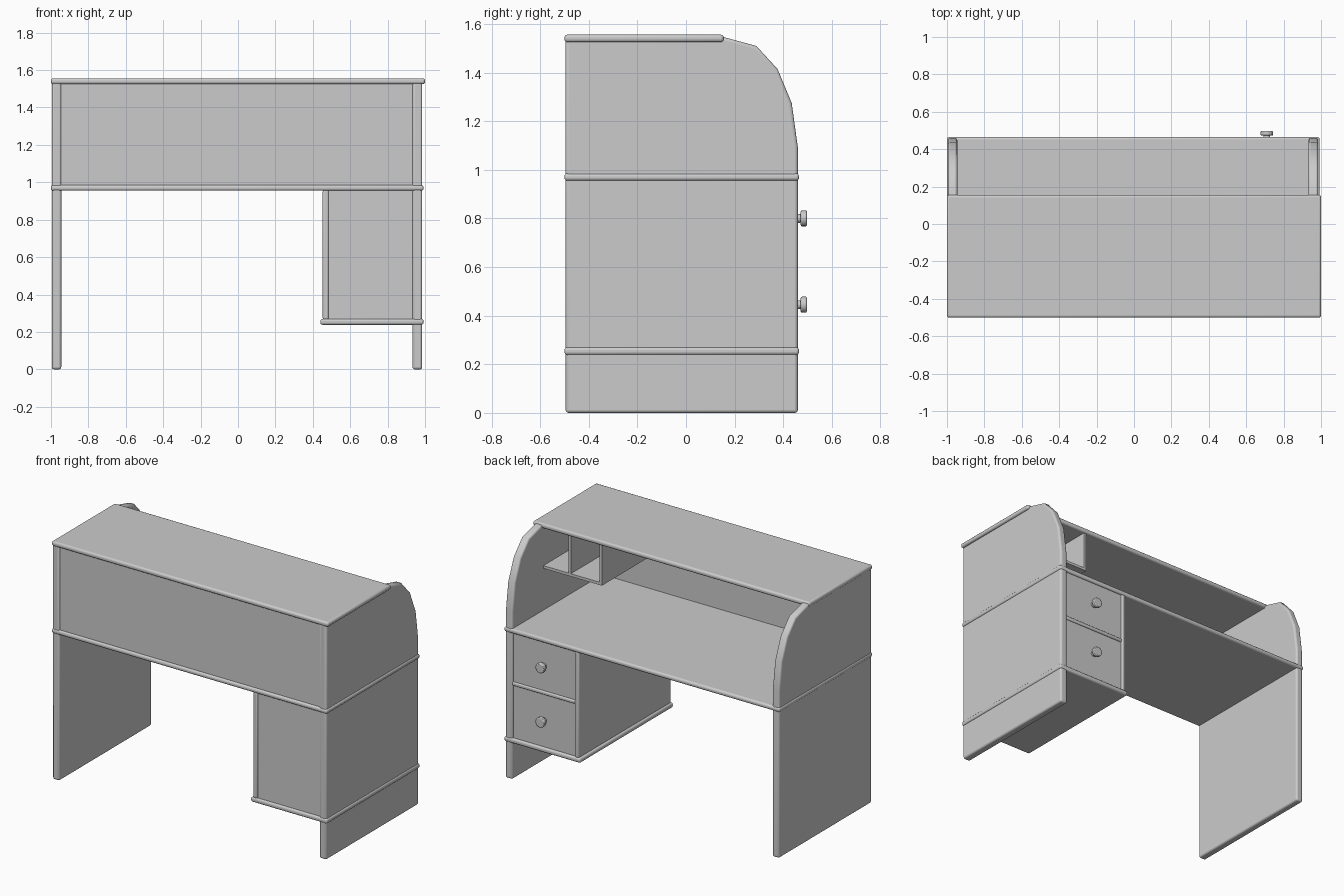
import bpy, bmesh, math
from mathutils import Matrix

if "Cube" in bpy.data.objects:
    bpy.data.objects.remove(bpy.data.objects["Cube"])


def finish(name, bm, bevel=0.0, segments=3):
    bmesh.ops.recalc_face_normals(bm, faces=bm.faces[:])
    mesh = bpy.data.meshes.new(name)
    bm.to_mesh(mesh)
    bm.free()
    ob = bpy.data.objects.new(name, mesh)
    bpy.context.collection.objects.link(ob)
    if bevel:
        mod = ob.modifiers.new("rounded_edges", 'BEVEL')
        mod.width, mod.segments = bevel, segments
        mod.limit_method = 'ANGLE'
        mod.angle_limit = math.radians(50)
    bpy.ops.object.select_all(action='DESELECT')
    bpy.context.view_layer.objects.active = ob
    ob.select_set(True)
    bpy.ops.object.shade_smooth_by_angle(angle=math.radians(35))
    return ob


def board(name, x, y, z, bevel=0.0):
    """Box from (min, max) ranges."""
    bm = bmesh.new()
    bmesh.ops.create_cube(bm, size=1)
    for v in bm.verts:
        v.co = [r[0] + (c + 0.5) * (r[1] - r[0]) for r, c in zip((x, y, z), v.co)]
    return finish(name, bm, bevel)


def side_panel(name, x0, x1):
    """Upright panel with the curved roll-top shoulder."""
    profile = [(-0.495, 0), (0.46, 0), (0.46, 1.093), (0.435, 1.274),
               (0.377, 1.414), (0.29, 1.509), (0.155, 1.546), (-0.495, 1.546)]
    bm = bmesh.new()
    face = bm.faces.new([bm.verts.new((x0, y, z)) for y, z in profile])
    ext = bmesh.ops.extrude_face_region(bm, geom=[face])
    for v in ext["geom"]:
        if isinstance(v, bmesh.types.BMVert):
            v.co.x = x1
    return finish(name, bm, 0.012)


def disc(bm, x, z, y0, y1, r0, r1):
    mat = Matrix.Translation((x, (y0 + y1) / 2, z)) @ Matrix.Rotation(-math.pi / 2, 4, 'X')
    bmesh.ops.create_cone(bm, cap_ends=True, segments=16, radius1=r0, radius2=r1,
                          depth=y1 - y0, matrix=mat)


# Sides
side_panel("left_side_panel", -0.995, -0.945)
side_panel("right_side_panel", 0.933, 0.985)

# Horizontal slabs with rounded edges
board("top_board", (-1.0, 1.0), (-0.5, 0.155), (1.525, 1.556), 0.012)
board("desk_surface", (-1.0, 0.992), (-0.5, 0.465), (0.955, 0.985), 0.012)
board("pedestal_base", (0.44, 0.992), (-0.5, 0.465), (0.238, 0.27), 0.012)

# Back of the upper section
board("upper_back_panel", (-0.947, 0.936), (-0.487, -0.47), (0.98, 1.53))

# Drawer pedestal
board("pedestal_side", (0.453, 0.485), (-0.495, 0.46), (0.265, 0.96), 0.01)
board("pedestal_back", (0.483, 0.936), (-0.487, -0.47), (0.265, 0.96))
board("drawer_rail", (0.483, 0.936), (0.40, 0.46), (0.613, 0.637), 0.008)
for label, z0, z1, zk in (("lower", 0.268, 0.615, 0.445), ("upper", 0.635, 0.957, 0.80)):
    board(label + "_drawer", (0.484, 0.934), (-0.42, 0.45), (z0, z1))
    bm = bmesh.new()
    disc(bm, 0.71, zk, 0.445, 0.474, 0.018, 0.018)
    disc(bm, 0.71, zk, 0.472, 0.497, 0.033, 0.033)
    finish(label + "_drawer_knob", bm, 0.005, 2)

# Pigeonholes hanging under the top board
board("pigeonhole_floor", (0.51, 0.936), (-0.475, 0.14), (1.258, 1.276))
for label, x in (("side", 0.51), ("divider", 0.735)):
    board("pigeonhole_" + label, (x, x + 0.018), (-0.475, 0.14), (1.27, 1.53))
